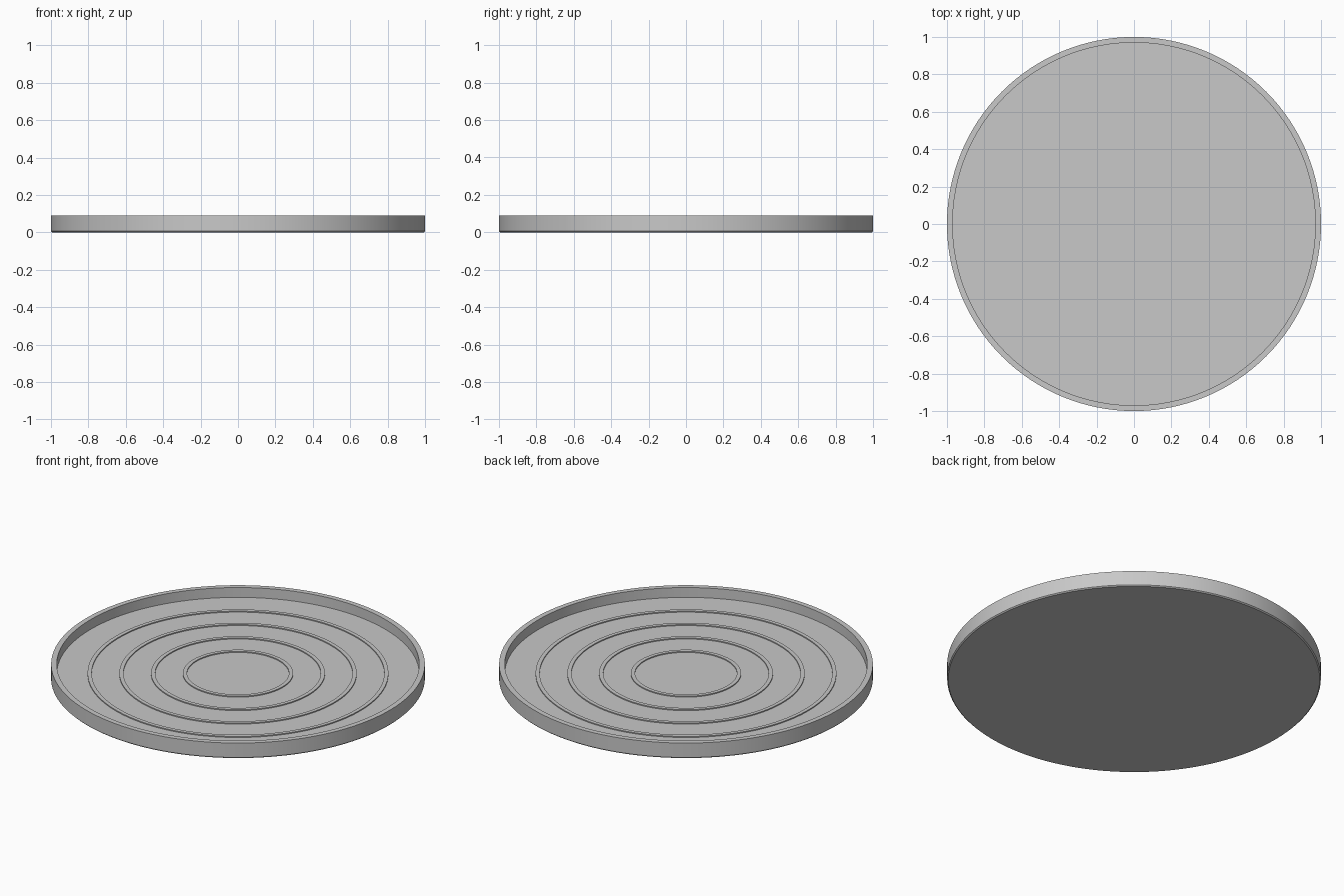
import bpy
import bmesh
import math

cube = bpy.data.objects.get("Cube")
if cube:
    bpy.data.objects.remove(cube, do_unlink=True)

SEGMENTS = 128
FLOOR = 0.033      # height of the tray floor
RIM_TOP = 0.091
CHAMFER = 0.006

grey = bpy.data.materials.new("light_grey")
grey.use_nodes = True
colour = (0.58, 0.58, 0.58, 1)
grey.diffuse_color = colour
grey.node_tree.nodes["Principled BSDF"].inputs["Base Color"].default_value = colour


def lathe(name, profile, closed=False):
    """Turn a profile of (radius, height) points around the z axis."""
    bm = bmesh.new()
    verts = [bm.verts.new((r, 0, z)) for r, z in profile]
    pairs = list(zip(verts, verts[1:]))
    if closed:
        pairs.append((verts[-1], verts[0]))
    edges = [bm.edges.new(pair) for pair in pairs]
    bmesh.ops.spin(bm, geom=verts + edges, cent=(0, 0, 0), axis=(0, 0, 1),
                   angle=math.tau, steps=SEGMENTS, use_duplicate=False)
    bmesh.ops.remove_doubles(bm, verts=bm.verts, dist=0.0001)
    bmesh.ops.recalc_face_normals(bm, faces=bm.faces)
    mesh = bpy.data.meshes.new(name)
    bm.to_mesh(mesh)
    bm.free()
    mesh.materials.append(grey)
    obj = bpy.data.objects.new(name, mesh)
    bpy.context.collection.objects.link(obj)
    bpy.ops.object.select_all(action='DESELECT')
    obj.select_set(True)
    bpy.context.view_layer.objects.active = obj
    bpy.ops.object.shade_smooth_by_angle(angle=math.radians(30))
    return obj


# Round tray: flat base, chamfered foot, upright rim and recessed floor
lathe("tray", [(0, 0), (1 - CHAMFER, 0), (1, CHAMFER), (1, RIM_TOP),
               (0.97, RIM_TOP), (0.97, FLOOR), (0, FLOOR)])

# Low concentric ridges on the floor
for i in range(4):
    inner = 0.273 + 0.17 * i
    outer = inner + 0.022
    bottom, top = FLOOR - 0.005, FLOOR + 0.006
    lathe(f"floor_ridge_{i + 1}", [(inner, bottom), (outer, bottom),
                                   (outer, top), (inner, top)], closed=True)
